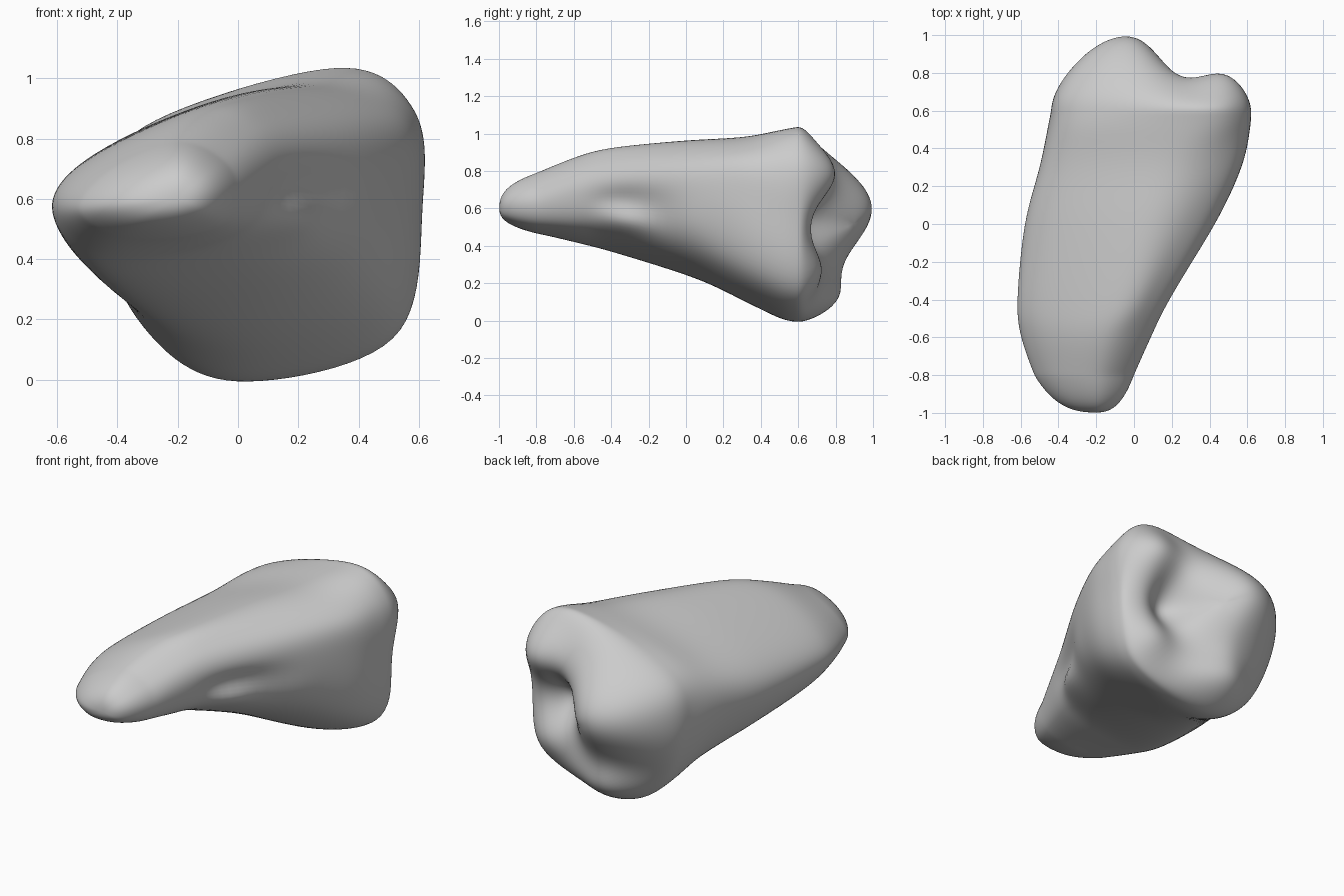
import bpy, bmesh, math
from mathutils import Vector

cube = bpy.data.objects.get("Cube")
if cube:
    bpy.data.objects.remove(cube)

AROUND = 12      # steps between two outline points
ALONG = 8        # steps between two stations
CAP = 28         # rings in the crown cap

# Outline stations from the tip to the broad end: y, then (x, z) points
# running left, upper left, top, upper right, right, lower right, bottom, lower left
stations = [
    (-.80, [(-.53, .57), (-.42, .70), (-.20, .79), (-.05, .73), (.00, .63), (-.05, .52), (-.22, .47), (-.42, .48)]),
    (-.60, [(-.60, .57), (-.47, .73), (-.16, .87), (.03, .81), (.09, .69), (.03, .52), (-.18, .44), (-.46, .43)]),
    (-.40, [(-.62, .57), (-.49, .74), (-.08, .92), (.11, .87), (.19, .74), (.11, .51), (-.15, .40), (-.48, .38)]),
    (.00, [(-.58, .55), (-.44, .77), (.05, .96), (.33, .90), (.43, .74), (.35, .42), (.02, .27), (-.38, .27)]),
    (.30, [(-.50, .55), (-.37, .80), (.18, .98), (.50, .90), (.57, .69), (.49, .27), (.06, .11), (-.31, .20)]),
    (.50, [(-.46, .55), (-.32, .84), (.30, 1.02), (.57, .90), (.61, .60), (.52, .16), (.01, .01), (-.32, .18)]),
    (.60, [(-.44, .55), (-.31, .84), (.33, 1.04), (.59, .89), (.61, .57), (.52, .13), (-.01, -.01), (-.31, .17)]),
]


def spline(a, b, c, d, t):
    """Smooth curve from b to c."""
    return b + (c - a) * (t / 2) + (a * 2 - b * 5 + c * 4 - d) * (t * t / 2) \
        + (b * 3 - a - c * 3 + d) * (t ** 3 / 2)


def bump(u, v, cu, cv, su, sv):
    """Soft round hill of height one."""
    return math.exp(-((u - cu) / su) ** 2 - ((v - cv) / sv) ** 2)


def smooth_outline(y, points):
    p = [Vector((x, y, z)) for x, z in points]
    n = len(p)
    return [spline(p[i - 1], p[i], p[(i + 1) % n], p[(i + 2) % n], k / AROUND)
            for i in range(n) for k in range(AROUND)]


def crown_depth(x, z):
    """How far back the lobed end reaches."""
    side = .45 if x < -.03 else .26
    depth = .66 + .34 * bump(x, z, -.03, .60, side, .34)      # main lobe
    depth += .17 * bump(x, z, .50, .80, .22, .19)             # upper lobe
    depth += .09 * bump(x, z, .47, .26, .16, .15)             # lower side lobe
    depth += .16 * bump(x, z, .00, .09, .24, .16)             # bottom lobe
    return depth - .14 * bump(x, z, .31, .53, .11, .14)       # pit


def dent_side(p):
    """Hollow and knobs on the slanting side."""
    if p.x > -.05 + .5 * (p.y + .4):
        p.x -= .05 * bump(p.y, p.z, -.31, .64, .14, .05)
        p.x += .07 * bump(p.y, p.z, -.33, .53, .09, .06)
        p.x -= .03 * bump(p.y, p.z, -.17, .55, .08, .10)
        p.x += .02 * bump(p.y, p.z, -.03, .52, .09, .08)
    return p


# Body rings
outlines = [smooth_outline(y, pts) for y, pts in stations]
last = len(outlines) - 1
rings = []
for i in range(last):
    four = [outlines[max(0, min(last, i + k))] for k in (-1, 0, 1, 2)]
    for k in range(ALONG):
        rings.append([dent_side(spline(*q, k / ALONG)) for q in zip(*four)])
rings.append(outlines[last])

# Rounded tip, tapering on from the slope of the body
tip = Vector((-.2, -.8, .6))
reach = Vector((0, -.2, 0))
for k in range(1, 16):
    s = math.cos(k / 16 * math.pi / 2)
    rings.insert(0, [tip + (p - tip) * s + reach * (1 - s ** 2.8)
                     for p in outlines[0]])

# Lobed crown
core = Vector((.1, .6, .52))
for k in range(1, CAP):
    u = math.cos(k / CAP * math.pi / 2)
    ring = []
    for p in outlines[last]:
        q = core + (p - core) * u
        q.y += (crown_depth(q.x, q.z) - core.y) * math.sqrt(1 - u ** 5)
        ring.append(q)
    rings.append(ring)

# Skin the rings
bm = bmesh.new()
loops = [[bm.verts.new(p) for p in ring] for ring in rings]
count = len(loops[0])
for a, b in zip(loops, loops[1:]):
    for j in range(count):
        n = (j + 1) % count
        bm.faces.new((a[j], a[n], b[n], b[j]))
ends = [(loops[0], tip + reach),
        (loops[-1], Vector((core.x, crown_depth(core.x, core.z), core.z)))]
for loop, centre in ends:
    c = bm.verts.new(centre)
    for j in range(count):
        bm.faces.new((loop[j], loop[(j + 1) % count], c))
bmesh.ops.recalc_face_normals(bm, faces=bm.faces)
for _ in range(10):
    bmesh.ops.smooth_vert(bm, verts=bm.verts, factor=.5, use_axis_x=True,
                          use_axis_y=True, use_axis_z=True)
mesh = bpy.data.meshes.new("lobed_body")
bm.to_mesh(mesh)
bm.free()

body = bpy.data.objects.new("lobed_body", mesh)
bpy.context.collection.objects.link(body)
mat = bpy.data.materials.new("light_grey")
mat.use_nodes = True
grey = (.6, .6, .6, 1)
mat.diffuse_color = grey
mat.node_tree.nodes["Principled BSDF"].inputs["Base Color"].default_value = grey
mesh.materials.append(mat)

bpy.context.view_layer.objects.active = body
body.select_set(True)
bpy.ops.object.shade_smooth()
